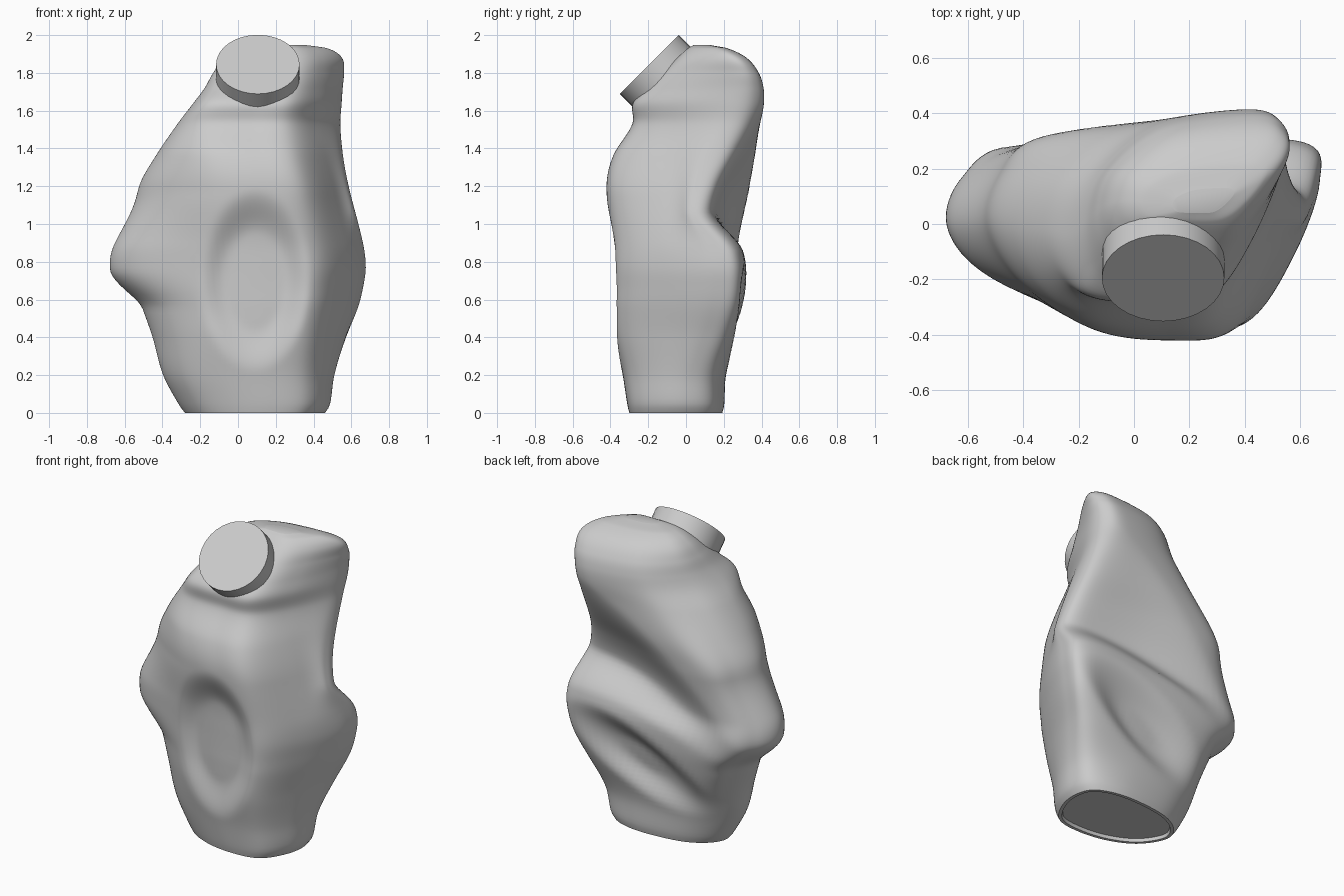
import bpy, bmesh, math
from mathutils import Vector, Matrix

if "Cube" in bpy.data.objects:
    bpy.data.objects.remove(bpy.data.objects["Cube"])

grey = bpy.data.materials.new("light_grey")
grey.use_nodes = True
grey.diffuse_color = (0.6, 0.6, 0.6, 1)
grey.node_tree.nodes["Principled BSDF"].inputs["Base Color"].default_value = (0.6, 0.6, 0.6, 1)

# Body outline: height, then left edge, right edge, front and back
OUTLINE = [
    (0, -.28, .46, -.30, .19), (.04, -.31, .485, -.31, .20), (.2, -.395, .51, -.335, .21),
    (.4, -.45, .57, -.375, .265), (.56, -.505, .63, -.385, .30), (.66, -.545, .655, -.386, .315),
    (.77, -.565, .67, -.388, .318), (.9, -.57, .655, -.392, .30), (1.2, -.52, .58, -.42, .34),
    (1.36, -.435, .55, -.385, .37), (1.53, -.32, .535, -.282, .395), (1.64, -.235, .542, -.278, .412),
    (1.72, -.175, .548, -.205, .41), (1.8, -.13, .555, -.125, .385), (1.88, -.07, .545, -.045, .32),
    (1.93, .02, .47, .01, .22), (1.947, .14, .36, .04, .13)]

# Cross-sections as fractions of the outline box, starting at the left edge
BASE = [(0, .55), (.12, .24), (.34, .06), (.6, 0), (.83, .06), (.96, .32),
        (1, .62), (.93, .88), (.68, 1), (.3, .96), (.08, .8)]
MIDDLE = [(0, .54), (.11, .27), (.35, .05), (.6, 0), (.79, .05), (.92, .37),
          (1, .76), (.95, .97), (.57, 1), (.17, .97), (.04, .79)]
UPPER = [(0, .35), (.03, .12), (.13, .02), (.4, 0), (.66, .03), (.85, .32),
         (1, .74), (.97, .94), (.8, 1), (.36, .91), (.08, .64)]


def smooth(low, high, value):
    t = min(max((value - low) / (high - low), 0), 1)
    return t * t * (3 - 2 * t)


def outline_at(z):
    """Hermite interpolation of the outline rows."""
    last = len(OUTLINE) - 1
    i = max(k for k in range(last) if OUTLINE[k][0] <= z)
    a, b = Vector(OUTLINE[i]), Vector(OUTLINE[i + 1])
    before, after = Vector(OUTLINE[max(i - 1, 0)]), Vector(OUTLINE[min(i + 2, last)])
    h = b[0] - a[0]
    t = (z - a[0]) / h
    m = (b - before) * (h / (b[0] - before[0]))
    n = (after - a) * (h / (after[0] - a[0]))
    s = t * t * (3 - 2 * t)
    return a * (1 - s) + b * s + m * (t * (1 - t) ** 2) - n * (t * t * (1 - t))


def closed_curve(points, steps):
    """Closed Catmull-Rom curve through the points."""
    out, count = [], len(points)
    for i in range(count):
        a, b, c, d = (points[(i + k) % count] for k in (-1, 0, 1, 2))
        for s in range(steps):
            t = s / steps
            out.append(b + (c - a) * (t / 2) + (a * 2 - b * 5 + c * 4 - d) * (t * t / 2)
                       + (b * 3 - a - c * 3 + d) * (t ** 3 / 2))
    return out


def hollow(p, x, z, length, width, angle, edge):
    """Strength of an oval hollow in the xz plane."""
    c, s = math.cos(math.radians(angle)), math.sin(math.radians(angle))
    dx, dz = p.x - x, p.z - z
    r = math.hypot((dx * c + dz * s) / length, (dz * c - dx * s) / width)
    return 1 - smooth(edge, 1, r)


def groove(p):
    """Strength of the wedge-shaped groove, deepest along its lower crease."""
    x = p.x
    crease = .97 + .35 * x - .3 * x * x
    upper = max(1.36 + .85 * x - .5 * x * x, crease + .05)
    lower = crease - .19 - .06 * x
    across = smooth(upper, crease, p.z) if p.z > crease else smooth(lower, crease, p.z)
    return across * smooth(-.6, .5, x)


def carve(p):
    """Press the finger and thumb hollows into the body."""
    rear = smooth(-.1, .26, p.y)
    finger = .08 * hollow(p, .15, .5, .56, .215, 27, .25)
    front = smooth(.1, .32, -p.y)
    thumb = .065 * hollow(p, .09, .7, .49, .3, 90, .5)
    p.y += front * thumb - rear * (.16 * groove(p) + finger)
    return p


def finish(name, bm):
    bmesh.ops.recalc_face_normals(bm, faces=bm.faces)
    mesh = bpy.data.meshes.new(name)
    bm.to_mesh(mesh)
    bm.free()
    mesh.materials.append(grey)
    obj = bpy.data.objects.new(name, mesh)
    bpy.context.collection.objects.link(obj)
    bpy.ops.object.select_all(action='DESELECT')
    obj.select_set(True)
    bpy.context.view_layer.objects.active = obj
    bpy.ops.object.shade_smooth_by_angle(angle=math.radians(50))


# Body: rings lofted from base to shoulder
bm = bmesh.new()
rings = []
top = OUTLINE[-1][0]
LEVELS = 120
for k in range(LEVELS + 1):
    z = top * math.sin(math.pi / 2 * k / LEVELS)
    _, left, right, front, back = outline_at(min(z, top))
    low, high = smooth(0, .6, z), smooth(1.15, 1.7, z)
    keys = [Vector(a).lerp(Vector(b), low).lerp(Vector(c), high)
            for a, b, c in zip(BASE, MIDDLE, UPPER)]
    bulge = .11 * smooth(.55, .76, z) * (1 - smooth(.76, 1.15, z))
    ring = []
    for q in closed_curve(keys, 10):
        x = left + q.x * (right - left) - bulge * (1 - smooth(0, .3, q.x))
        ring.append(bm.verts.new(carve(Vector((x, front + q.y * (back - front), z)))))
    rings.append(ring)
for a, b in zip(rings, rings[1:]):
    for i in range(len(a)):
        j = (i + 1) % len(a)
        bm.faces.new((a[i], a[j], b[j], b[i]))
bm.faces.new(rings[-1])

# Base: narrow rim around a shallow recess
base = bm.faces.new(rings[0])
bmesh.ops.recalc_face_normals(bm, faces=bm.faces)
for thickness, rise in ((.02, 0), (.005, .02)):
    bmesh.ops.inset_region(bm, faces=[base], thickness=thickness)
    bmesh.ops.translate(bm, verts=base.verts, vec=(0, 0, rise))
finish("body", bm)

# Neck: tilted disc set into the shoulder
bm = bmesh.new()
thick = .2
tilt = Matrix.Translation((.105, -.195, 1.845)) @ Matrix.Rotation(math.radians(45), 4, 'X')
bmesh.ops.create_cone(bm, cap_ends=True, segments=32, radius1=.221, radius2=.221, depth=thick,
                      matrix=tilt @ Matrix.Translation((0, 0, -thick / 2)))
finish("neck", bm)
